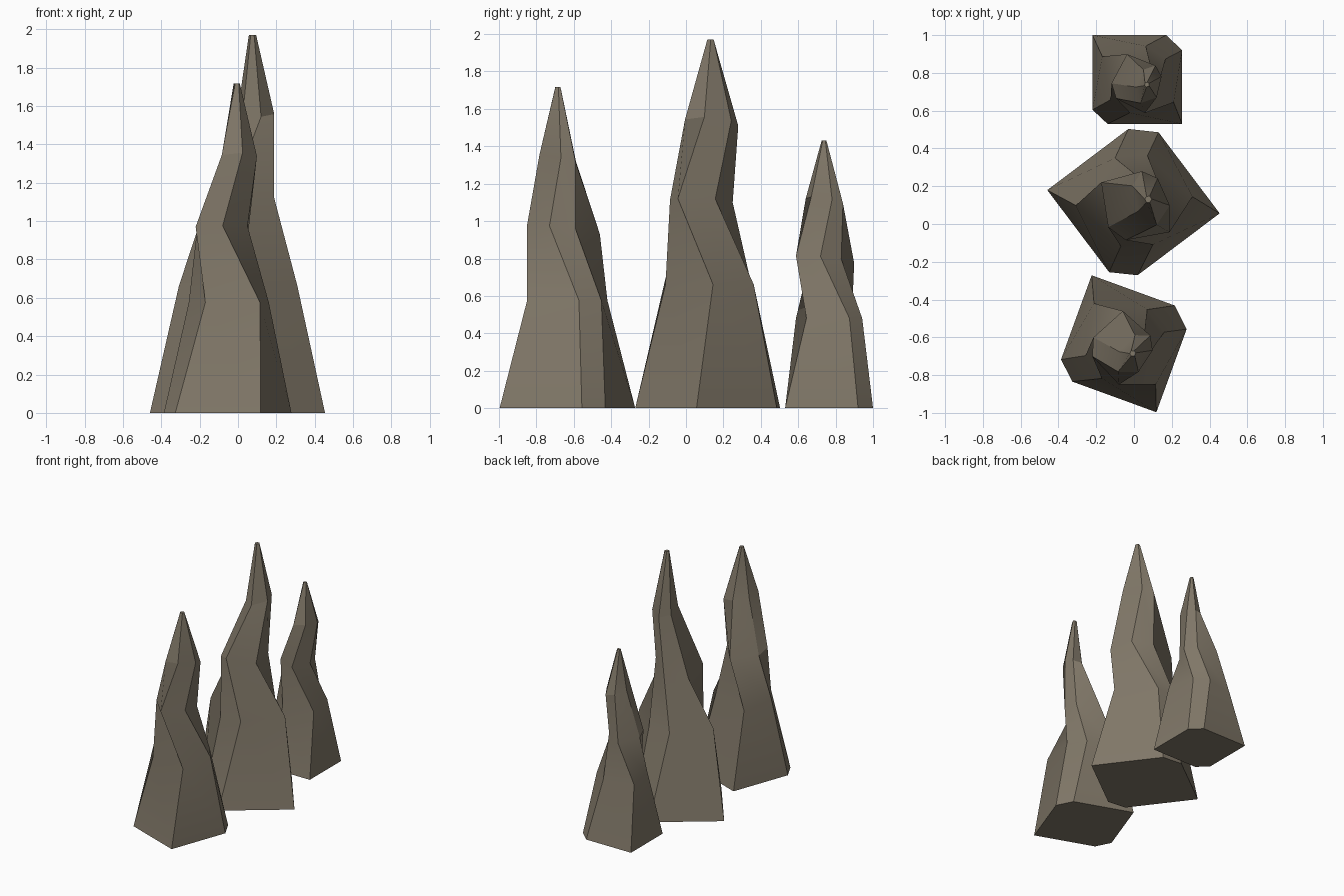
import bpy, bmesh, math

if "Cube" in bpy.data.objects:
    bpy.data.objects.remove(bpy.data.objects["Cube"])

# One weathered grey-brown stone colour
stone = bpy.data.materials.new("brown grey stone")
stone.diffuse_color = (0.22, 0.188, 0.14, 1)
stone.use_nodes = True
stone.node_tree.nodes["Principled BSDF"].inputs["Base Color"].default_value = stone.diffuse_color

# Cross-sections of one spire, from ground to tip (six corners each: x, y), with heights
rings = [
    ([0] * 6, [(-.24, .235), (.15, .235), (.235, .155), (.235, -.235), (-.16, -.235), (-.24, -.16)]),
    ([.48] * 6, [(-.188, .122), (.042, .177), (.147, .109), (.19, -.121), (-.042, -.177), (-.144, -.107)]),
    ([.775, .798, .812, .813, .808, .785], [(-.057, .134), (.07, .065), (.105, -.046), (.038, -.177), (-.115, -.1), (-.139, -.02)]),
    ([1.10, 1.095, 1.115, 1.13, 1.12, 1.11], [(.03, .052), (.094, .074), (.126, .016), (.1, -.095), (.015, -.125), (-.01, -.04)]),
    ([1.43] * 6, [(.038, -.018), (.05, -.014), (.06, -.02), (.06, -.034), (.046, -.04), (.036, -.032)]),
]


def spire(name, x, y, scale, turn):
    bm = bmesh.new()
    loops = [[bm.verts.new((px, py, z)) for z, (px, py) in zip(zs, pts)] for zs, pts in rings]
    for low, high in zip(loops, loops[1:]):
        for i in range(6):
            j = (i + 1) % 6
            bm.faces.new((low[i], low[j], high[j], high[i]))
    bm.faces.new(loops[0])
    bm.faces.new(loops[-1])
    bmesh.ops.recalc_face_normals(bm, faces=bm.faces)
    mesh = bpy.data.meshes.new(name)
    bm.to_mesh(mesh)
    bm.free()
    mesh.materials.append(stone)
    ob = bpy.data.objects.new(name, mesh)
    bpy.context.collection.objects.link(ob)
    ob.location = (x, y, 0)
    ob.scale = (scale,) * 3
    ob.rotation_euler.z = math.radians(turn)
    bpy.ops.object.select_all(action='DESELECT')
    ob.select_set(True)
    bpy.context.view_layer.objects.active = ob
    bpy.ops.object.shade_smooth_by_angle(angle=math.radians(30))


# Three copies of the spire, turned and scaled
spire("back_small_spire", .02, .765, 1.0, 0)
spire("middle_tall_spire", 0, .12, 1.378, 37)
spire("front_spire", -.05, -.635, 1.2, -20)
